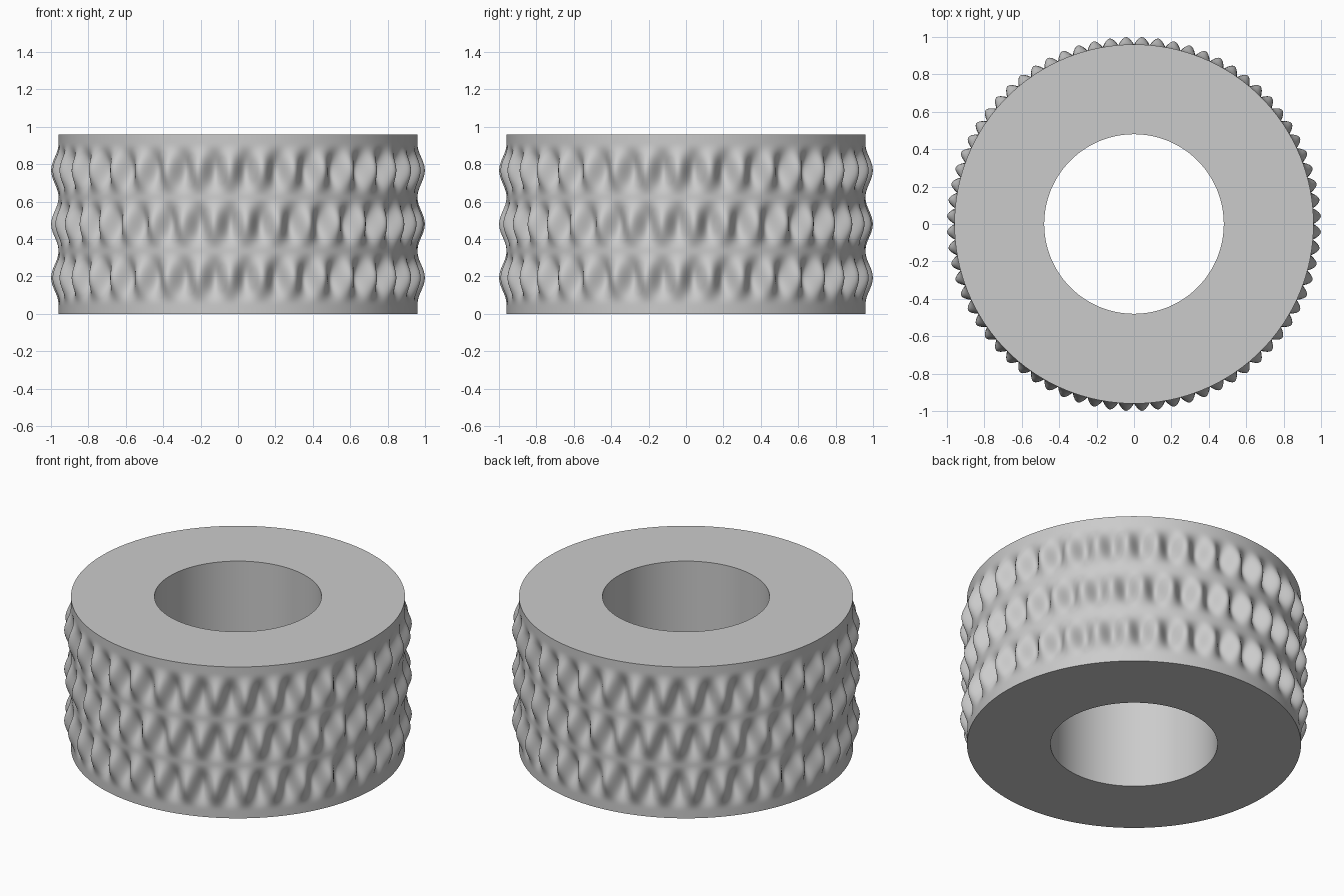
import bpy
import bmesh
from math import sin, cos, pi, radians

cube = bpy.data.objects.get("Cube")
if cube:
    bpy.data.objects.remove(cube, do_unlink=True)

OUTER, INNER, HEIGHT = 0.96, 0.48, 0.96
KNOBS, DEPTH = 36, 0.04          # knobs per row, wave height
ROWS, MARGIN = 3, 0.05           # knob rows, plain band at each rim
SEGMENTS, LEVELS = KNOBS * 16, 64


def tread_radius(angle, z):
    """Wavy outer wall: each row is shifted half a knob from its neighbour."""
    u = (z - MARGIN) / (HEIGHT - 2 * MARGIN) * ROWS
    if not 0 < u < ROWS:
        return OUTER
    sign = 1 if int(u) % 2 else -1
    return OUTER + DEPTH * sign * sin(pi * u) ** 2 * sin(KNOBS * angle)


def add_loop(bm, radius_at, z):
    angles = [2 * pi * i / SEGMENTS for i in range(SEGMENTS)]
    return [bm.verts.new((radius_at(a, z) * cos(a), radius_at(a, z) * sin(a), z))
            for a in angles]


def bridge(bm, a, b):
    for i in range(SEGMENTS):
        j = (i + 1) % SEGMENTS
        bm.faces.new((a[i], a[j], b[j], b[i]))


# Material
rubber = bpy.data.materials.new("plain grey")
rubber.use_nodes = True
grey = (0.6, 0.6, 0.6, 1)
rubber.diffuse_color = grey
rubber.node_tree.nodes["Principled BSDF"].inputs["Base Color"].default_value = grey

# Closed ring: tread going up, then back down the bore
bm = bmesh.new()
loops = [add_loop(bm, tread_radius, HEIGHT * k / LEVELS) for k in range(LEVELS + 1)]
loops += [add_loop(bm, lambda a, z: INNER, z) for z in (HEIGHT, 0)]
for k, loop in enumerate(loops):
    bridge(bm, loop, loops[(k + 1) % len(loops)])
bmesh.ops.recalc_face_normals(bm, faces=bm.faces)

mesh = bpy.data.meshes.new("knobbed_wheel")
bm.to_mesh(mesh)
bm.free()
mesh.materials.append(rubber)
wheel = bpy.data.objects.new("knobbed_wheel", mesh)
bpy.context.collection.objects.link(wheel)

# Smooth walls with crisp rims
bpy.ops.object.select_all(action='DESELECT')
wheel.select_set(True)
bpy.context.view_layer.objects.active = wheel
bpy.ops.object.shade_smooth_by_angle(angle=radians(40))
